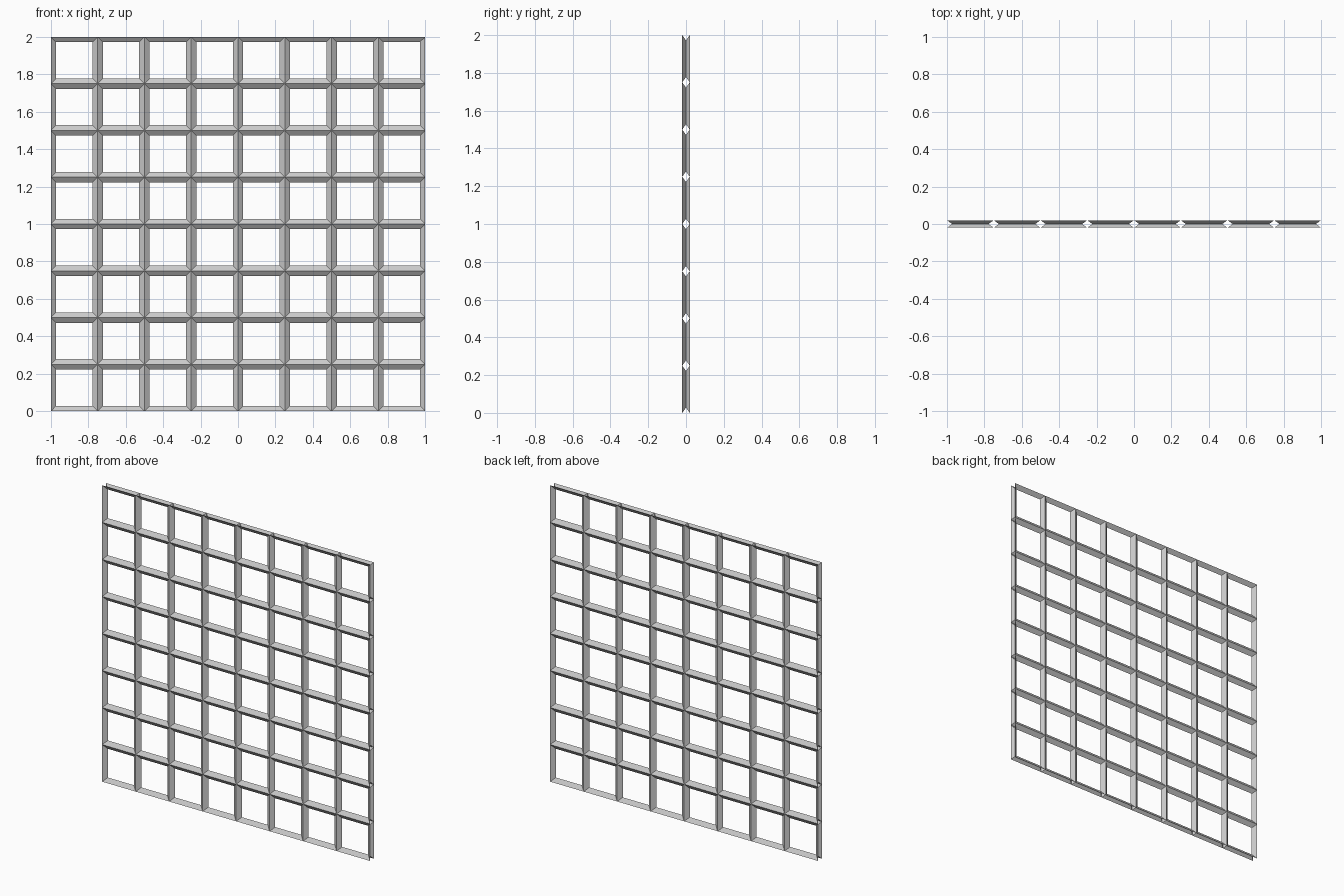
import bpy, bmesh
from mathutils import Vector

if "Cube" in bpy.data.objects:
    bpy.data.objects.remove(bpy.data.objects["Cube"])

CELLS = 8            # cells per side
STEP = 2.0 / CELLS
DEPTH = 0.02         # half thickness of the bars in y
INSET = 0.028        # half width of the bars in x and z


def add_cell(bm, x, z):
    """Bevelled rim of one open cell: front and back slopes meet at mid-depth."""
    signs = [(-1, -1), (1, -1), (1, 1), (-1, 1)]
    h = STEP / 2

    def ring(half, y):
        return [bm.verts.new(Vector((x + sx * half, y, z + sz * half))) for sx, sz in signs]

    front, inner, back = ring(h, -DEPTH), ring(h - INSET, 0), ring(h, DEPTH)
    for i in range(4):
        j = (i + 1) % 4
        bm.faces.new((front[i], front[j], inner[j], inner[i]))
        bm.faces.new((inner[i], inner[j], back[j], back[i]))


# Lattice of hollow diamond-section bars, open along the outer border
bm = bmesh.new()
for col in range(CELLS):
    for row in range(CELLS):
        add_cell(bm, -1 + (col + 0.5) * STEP, (row + 0.5) * STEP)
bmesh.ops.remove_doubles(bm, verts=bm.verts, dist=0.0001)

mesh = bpy.data.meshes.new("lattice_panel")
bm.to_mesh(mesh)
bm.free()
bpy.context.collection.objects.link(bpy.data.objects.new("lattice_panel", mesh))
